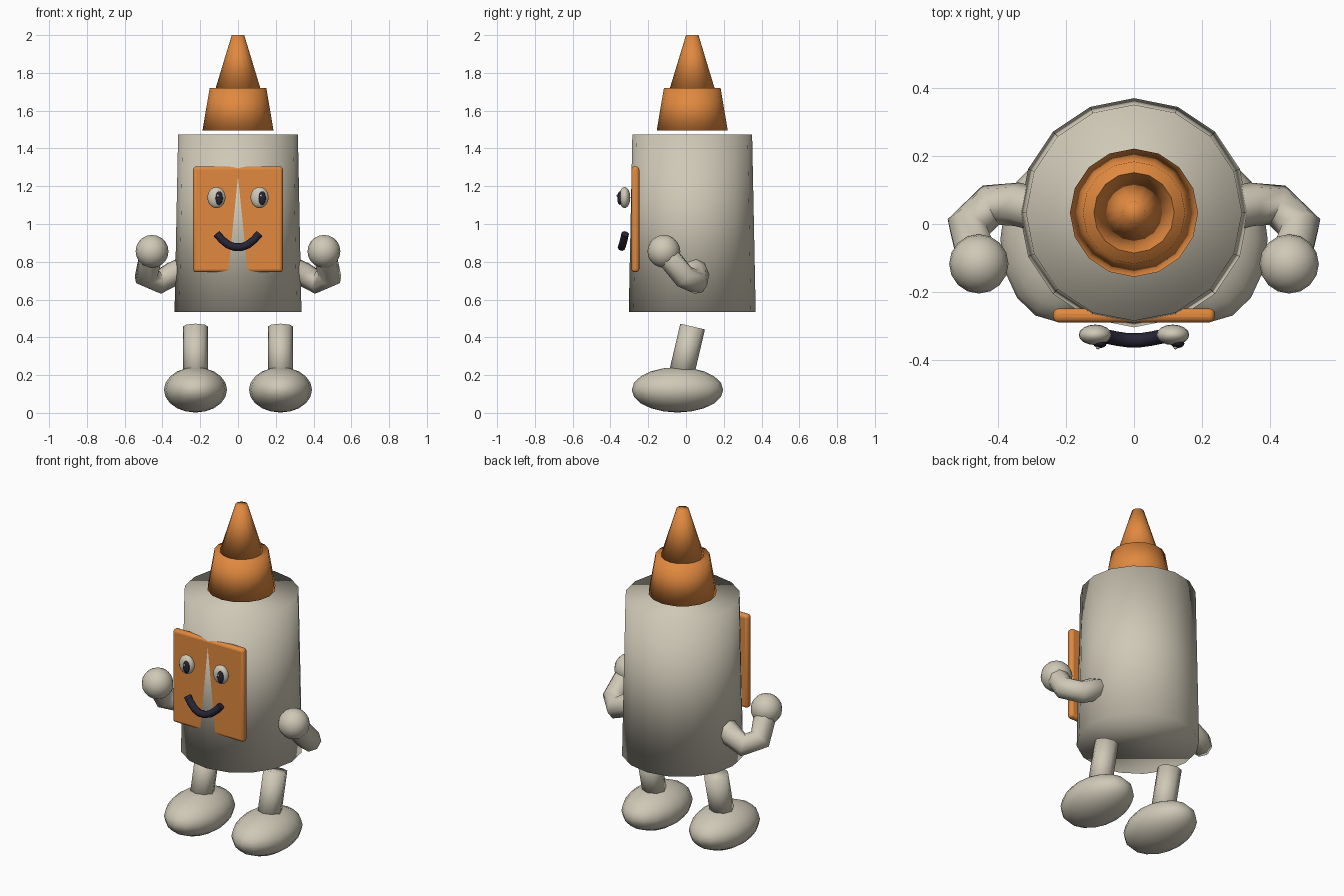
import bpy
import math
from mathutils import Vector

if "Cube" in bpy.data.objects:
    bpy.data.objects.remove(bpy.data.objects["Cube"])


def material(name, rgb):
    m = bpy.data.materials.new(name)
    m.diffuse_color = (*rgb, 1)
    m.use_nodes = True
    m.node_tree.nodes["Principled BSDF"].inputs["Base Color"].default_value = m.diffuse_color
    return m


BEIGE = material("warm_beige", (0.62, 0.58, 0.47))
ORANGE = material("orange", (0.75, 0.25, 0.05))
NAVY = material("dark_navy", (0.02, 0.018, 0.035))


def finish(name, mat, smooth=True):
    ob = bpy.context.object
    ob.name = name
    ob.data.materials.append(mat)
    if smooth:
        bpy.ops.object.shade_smooth()
    return ob


def cone(name, mat, start, end, r1, r2, sides, turn=0.0):
    a, b = Vector(start), Vector(end)
    bpy.ops.mesh.primitive_cone_add(vertices=sides, radius1=r1, radius2=r2,
                                    depth=(b - a).length, location=(a + b) / 2)
    ob = finish(name, mat)
    tilt = Vector((0, 0, 1)).rotation_difference(b - a)
    ob.rotation_euler = tilt.to_euler()
    ob.rotation_euler.rotate_axis("Z", turn)
    return ob


def ball(name, mat, centre, radii, segments=16, rings=10):
    bpy.ops.mesh.primitive_uv_sphere_add(segments=segments, ring_count=rings,
                                         radius=1, location=centre)
    bpy.context.object.scale = radii
    return finish(name, mat)


def tube(name, mat, points, radius):
    # Round tube along a polyline, converted to a mesh
    cu = bpy.data.curves.new(name, "CURVE")
    cu.dimensions = "3D"
    cu.bevel_depth = radius
    cu.bevel_resolution = 2
    cu.use_fill_caps = True
    sp = cu.splines.new("POLY")
    sp.points.add(len(points) - 1)
    for p, co in zip(sp.points, points):
        p.co = (*co, 1)
    ob = bpy.data.objects.new(name, cu)
    bpy.context.collection.objects.link(ob)
    bpy.ops.object.select_all(action="DESELECT")
    ob.select_set(True)
    bpy.context.view_layer.objects.active = ob
    bpy.ops.object.convert(target="MESH")
    finish(name, mat, smooth=False)
    bpy.ops.object.shade_smooth_by_angle(angle=math.radians(60))


# Tapered body and the two-step nozzle floating on top of it
CY = 0.033
cone("body", BEIGE, (0, CY, 0.535), (0, CY, 1.475), 0.336, 0.317, 16)
cone("nozzle_base", ORANGE, (0, CY, 1.495), (0, CY, 1.72), 0.188, 0.15, 16)
cone("nozzle_tip", ORANGE, (0, CY, 1.72), (0, CY, 2.0), 0.118, 0.033, 16)

# Face plate, with the body's front edge showing through its middle
bpy.ops.mesh.primitive_cube_add(size=1, location=(0, -0.268, 1.025))
plate = bpy.context.object
plate.scale = (0.474, 0.041, 0.56)
bpy.ops.object.transform_apply(location=False, rotation=False, scale=True)
bevel = plate.modifiers.new("soft_edges", "BEVEL")
bevel.width = 0.016
bevel.segments = 3
finish("face_plate", ORANGE, smooth=False)
bpy.ops.object.shade_smooth_by_angle(angle=math.radians(40))

# Smile
half = [(0.112, -0.322, 0.948), (0.085, -0.329, 0.917),
        (0.052, -0.336, 0.89), (0.018, -0.341, 0.878)]
tube("mouth", NAVY, [(-x, y, z) for x, y, z in half] + half[::-1], 0.021)

for side, s in (("left", -1), ("right", 1)):
    # Eye, pupil and small highlight; both pupils look the same way
    ball(side + "_eye", BEIGE, (s * 0.114, -0.325, 1.14), (0.048, 0.03, 0.056))
    px = s * 0.114 + 0.014
    ball(side + "_pupil", NAVY, (px, -0.35, 1.137), (0.02, 0.014, 0.036), 12, 8)
    ball(side + "_glint", BEIGE, (px - 0.006, -0.362, 1.15), (0.006, 0.006, 0.008), 8, 6)

    # Bent arm and round hand
    tube(side + "_arm", BEIGE,
         [(s * 0.29, 0.045, 0.76), (s * 0.345, 0.058, 0.735), (s * 0.42, 0.055, 0.693),
          (s * 0.487, -0.01, 0.722), (s * 0.457, -0.11, 0.845)], 0.064)
    ball(side + "_hand", BEIGE, (s * 0.455, -0.117, 0.855), (0.087,) * 3)

    # Slanted leg and oval foot
    cone(side + "_leg", BEIGE, (s * 0.225, -0.03, 0.18), (s * 0.225, 0.035, 0.457),
         0.067, 0.067, 8)
    ball(side + "_foot", BEIGE, (s * 0.225, -0.045, 0.122), (0.167, 0.242, 0.12))
